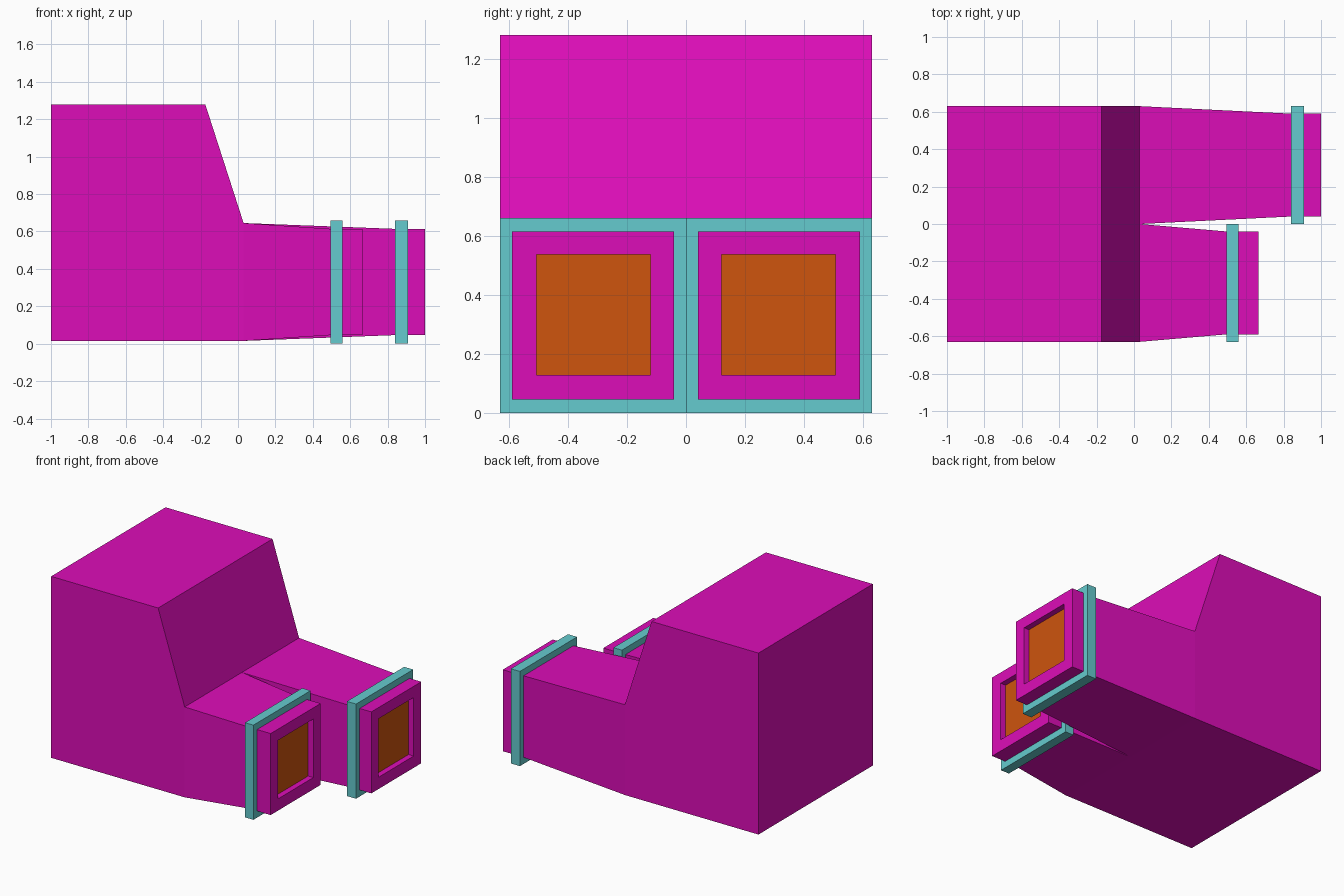
import bpy, bmesh

if "Cube" in bpy.data.objects:
    bpy.data.objects.remove(bpy.data.objects["Cube"])

def material(name, rgb):
    m = bpy.data.materials.new(name)
    m.diffuse_color = (*rgb, 1)
    m.use_nodes = True
    m.node_tree.nodes["Principled BSDF"].inputs["Base Color"].default_value = m.diffuse_color
    return m

MAGENTA = material("magenta", (0.72, 0.004, 0.48))
TEAL = material("teal", (0.13, 0.60, 0.62))
ORANGE = material("orange", (0.62, 0.09, 0.004))

def finish(name, bm, *mats):
    bmesh.ops.remove_doubles(bm, verts=bm.verts, dist=1e-4)
    bmesh.ops.recalc_face_normals(bm, faces=bm.faces)
    me = bpy.data.meshes.new(name)
    bm.to_mesh(me)
    bm.free()
    for m in mats:
        me.materials.append(m)
    ob = bpy.data.objects.new(name, me)
    bpy.context.collection.objects.link(ob)
    return ob

def loft(bm, sections, closed=False):
    """Skin rectangular sections (x, y0, y1, z0, z1); return the last loop."""
    loops = [[bm.verts.new((x, y, z)) for y, z in
              ((y0, z0), (y1, z0), (y1, z1), (y0, z1))]
             for x, y0, y1, z0, z1 in sections]
    for a, b in zip(loops, loops[1:] + loops[:1] if closed else loops[1:]):
        for i in range(4):
            j = (i + 1) % 4
            bm.faces.new((a[i], a[j], b[j], b[i]))
    return loops[-1]

def span(side, lo, hi):
    return side * lo, side * hi

# Each branch: side, x of band start, band end, branch tip
BRANCHES = (("left", 1, 0.84, 0.91, 1.0), ("right", -1, 0.495, 0.56, 0.665))
ROOT, RECESS = 0.03, 0.04

# Main block with the sloped shoulder, open where the branches join
bm = bmesh.new()
profile = [(-1, 0.015), (ROOT, 0.015), (ROOT, 0.645), (-0.175, 1.28), (-1, 1.28)]
sides = [[bm.verts.new((x, y, z)) for x, z in profile] for y in (-0.63, 0.63)]
for s in sides:
    bm.faces.new(s)
for i in range(5):
    if i != 1:
        j = (i + 1) % 5
        bm.faces.new((sides[0][i], sides[0][j], sides[1][j], sides[1][i]))

# Tapered branches with square recessed openings
for _, s, b0, b1, tip in BRANCHES:
    outer = (*span(s, 0.04, 0.59), 0.046, 0.614)
    hole = (*span(s, 0.12, 0.507), 0.128, 0.536)
    last = loft(bm, [(ROOT, *span(s, 0, 0.63), 0.015, 0.645), (b0, *outer),
                     (tip, *outer), (tip, *hole), (tip - RECESS, *hole)])
    bm.faces.new(last).material_index = 1
finish("forked_duct", bm, MAGENTA, ORANGE)

# Square collar around each branch
for name, s, b0, b1, _ in BRANCHES:
    bm = bmesh.new()
    big = (*span(s, 0, 0.63), 0.0, 0.66)
    small = (*span(s, 0.04, 0.59), 0.046, 0.614)
    loft(bm, [(b0, *big), (b1, *big), (b1, *small), (b0, *small)], closed=True)
    finish(name + "_collar", bm, TEAL)
